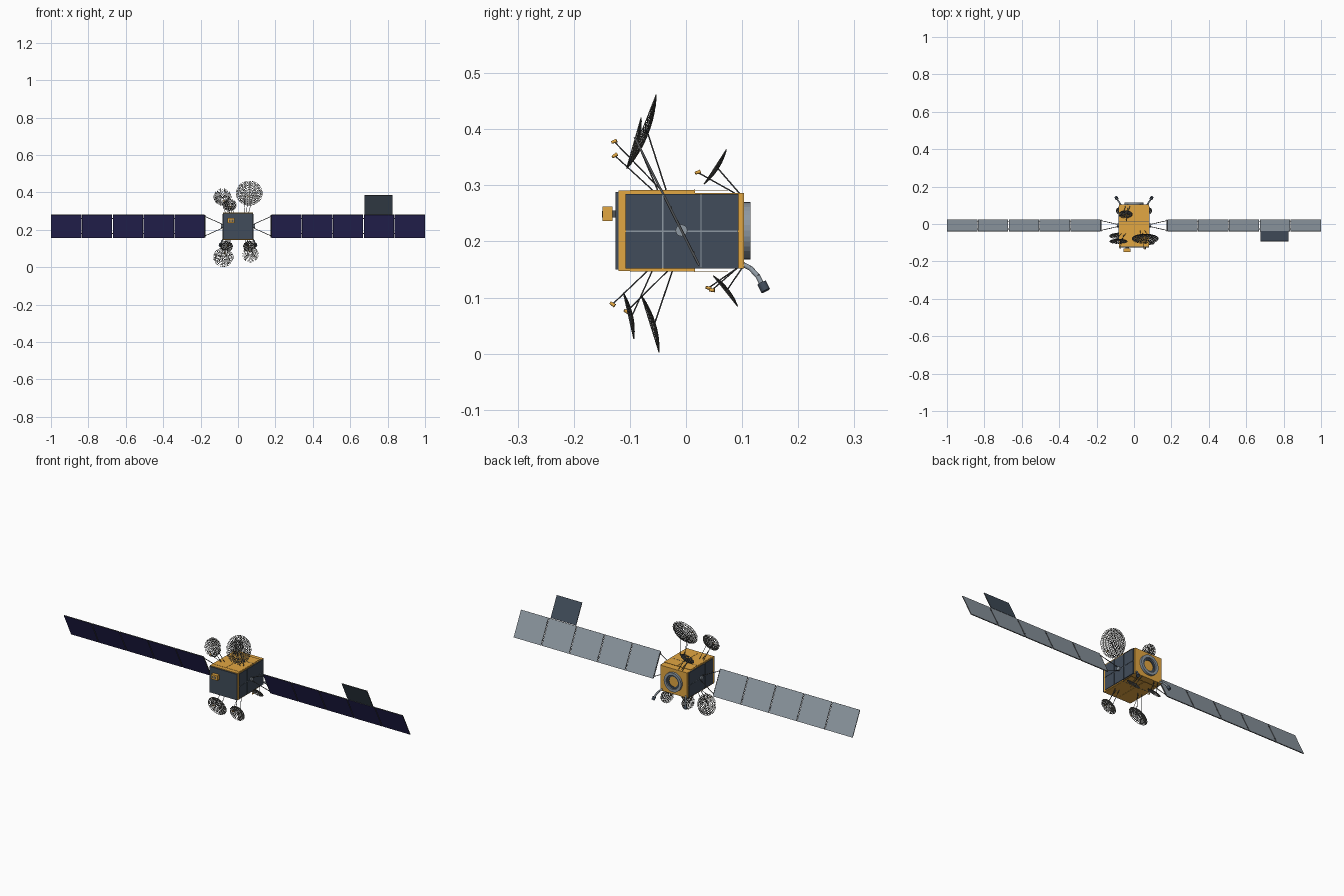
import bpy, bmesh
from math import atan2, cos, sin, pi, asin
from mathutils import Vector, Matrix

if "Cube" in bpy.data.objects:
    bpy.data.objects.remove(bpy.data.objects["Cube"])


def material(name, rgb):
    m = bpy.data.materials.new(name)
    m.use_nodes = True
    m.diffuse_color = (*rgb, 1)
    m.node_tree.nodes["Principled BSDF"].inputs["Base Color"].default_value = (*rgb, 1)
    return m


gold = material("gold foil", (0.76, 0.385, 0.055))
slate = material("slate panel", (0.053, 0.073, 0.103))
navy = material("navy solar cells", (0.027, 0.024, 0.125))
grey = material("grey backing", (0.27, 0.315, 0.36))
dark = material("dark strut", (0.085, 0.09, 0.095))
mesh_grey = material("mesh grey", (0.125, 0.125, 0.115))


def finish(name, bm, *mats):
    me = bpy.data.meshes.new(name)
    bm.to_mesh(me)
    bm.free()
    for m in mats:
        me.materials.append(m)
    ob = bpy.data.objects.new(name, me)
    bpy.context.collection.objects.link(ob)
    return ob


def box(name, lo, hi, *mats):
    lo, hi = Vector(lo), Vector(hi)
    bm = bmesh.new()
    bmesh.ops.create_cube(bm, size=1)
    for v in bm.verts:
        v.co = Vector(a * b for a, b in zip(v.co, hi - lo)) + (lo + hi) / 2
    return finish(name, bm, *mats)


def rod(name, a, b, r, mat, r2=None, sides=8):
    a, b = Vector(a), Vector(b)
    bm = bmesh.new()
    bmesh.ops.create_cone(bm, cap_ends=True, segments=sides, radius1=r,
                          radius2=r if r2 is None else r2, depth=(b - a).length)
    turn = (b - a).to_track_quat('Z', 'Y').to_matrix().to_4x4()
    bm.transform(Matrix.Translation((a + b) / 2) @ turn)
    for f in bm.faces:
        f.smooth = len(f.verts) == 4
    return finish(name, bm, mat)


def ring(name, y0, y1, r_out, r_in, mat, z=0.219, n=32):
    # Square profile swept around the y axis
    bm = bmesh.new()
    prof = [(r_in, y0), (r_out, y0), (r_out, y1), (r_in, y1)]
    loops = [[bm.verts.new((r * cos(2 * pi * i / n), y, z + r * sin(2 * pi * i / n)))
              for r, y in prof] for i in range(n)]
    for i in range(n):
        p, q = loops[i], loops[(i + 1) % n]
        for j in range(4):
            k = (j + 1) % 4
            bm.faces.new((p[j], p[k], q[k], q[j]))
    bmesh.ops.recalc_face_normals(bm, faces=bm.faces)
    return finish(name, bm, mat)


# Body
box("body_front", (-0.081, -0.12, 0.147), (0.081, 0.016, 0.291), gold)
box("body_rear", (-0.079, 0.016, 0.152), (0.079, 0.103, 0.286), gold)
box("front_panel", (-0.081, -0.126, 0.15), (0.081, -0.119, 0.288), slate)
for name, z in (("top", 0.291), ("bottom", 0.146)):
    for s in (-1, 1):
        x0, x1 = sorted((s * 0.001, s * 0.079))
        box(name + "_plate", (x0, -0.1, z), (x1, 0.075, z + 0.001), gold)
    box(name + "_seam", (-0.079, 0.014, z - 0.0005), (0.079, 0.016, z + 0.0015), dark)

# Side panels, three by two on each flank, with pale gaps
for s in (-1, 1):
    x0, x1 = sorted((s * 0.078, s * 0.084))
    box("side_backing", (min(s * 0.07, s * 0.0825), -0.107, 0.153),
        (max(s * 0.07, s * 0.0825), 0.093, 0.284), grey)
    for i in range(3):
        for j in range(2):
            y, z = -0.108 + i * 0.068, 0.152 + j * 0.0675
            box("side_panel", (x0, y, z), (x1, y + 0.0655, z + 0.065), slate)

# Front sensor box with two windows
box("sensor_box", (-0.055, -0.149, 0.236), (-0.018, -0.131, 0.262), gold)
box("sensor_mount", (-0.046, -0.132, 0.243), (-0.027, -0.125, 0.255), dark)
for x in (-0.049, -0.034):
    box("sensor_window", (x, -0.15, 0.243), (x + 0.009, -0.148, 0.254), dark)

# Rear docking ring
ring("rear_ring", 0.102, 0.115, 0.051, 0.037, grey)
ring("rear_ring_inner", 0.102, 0.107, 0.037, 0.027, slate)

# Solar wings, tilted about the x axis
CENTER = Vector((0, -0.008, 0.2195))
TILT = Matrix.Translation(CENTER) @ Matrix.Rotation(asin(0.45), 4, 'X')


def wing_panel(name, x0, x1, z0, z1, front, back):
    ob = box(name, (x0, -0.002, z0), (x1, 0.002, z1), front, back, dark)
    for f in ob.data.polygons:
        f.material_index = 0 if f.normal.y < -0.5 else 1 if f.normal.y > 0.5 else 2
    ob.data.transform(TILT)


def tilted(x, z, y=0):
    return TILT @ Vector((x, y, z))


for s in (-1, 1):
    for i in range(5):
        x0, x1 = sorted((s * (0.178 + i * 0.165), s * (0.339 + i * 0.165)))
        wing_panel("solar_panel", x0 - (s < 0 and i == 4) * 0.001, x1 + (s > 0 and i == 4) * 0.001,
                   -0.07, 0.069, navy, grey)
        if i:
            for z in (-0.045, 0.045):
                xh = s * (0.176 + i * 0.165)
                rod("panel_hinge", tilted(xh - 0.004, z, 0.002), tilted(xh + 0.004, z, 0.002),
                    0.002, dark)
    # Yoke from the body to the inner wing edge
    for k in (-1, 1):
        rod("yoke_arm", tilted(s * 0.085, k * 0.012), tilted(s * 0.176, k * 0.058), 0.0018, dark)
    rod("yoke_bar", tilted(s * 0.176, -0.066), tilted(s * 0.176, 0.066), 0.0022, dark)
    rod("wing_hub", (s * 0.08, *CENTER.yz), (s * 0.09, *CENTER.yz), 0.0105, grey, None, 20)
wing_panel("extra_panel", 0.677, 0.826, 0.071, 0.186, slate, slate)


# Lattice reflector dishes
def dish(name, x, low, high, base_y, base_z, feed):
    low, high = Vector((x, *low)), Vector((x, *high))
    mid, r = (low + high) / 2, (high - low).length / 2
    up = (high - low).normalized()
    normal = Vector((0, -up.z, up.y))
    n = 8
    bm = bmesh.new()
    bmesh.ops.create_circle(bm, cap_ends=True, cap_tris=True, segments=n, radius=1)
    bmesh.ops.subdivide_edges(bm, edges=bm.edges[:], cuts=5, use_grid_fill=True)
    bmesh.ops.triangulate(bm, faces=bm.faces[:])
    for v in bm.verts:
        # Round the polygon out to a disc, then bow it
        a = atan2(v.co.y, v.co.x) % (2 * pi / n) - pi / n
        q = v.co.xy * (cos(a) / cos(pi / n))
        v.co = (q.x * r, q.y * r, (q.length_squared - 1) * 0.17 * r)
    # Open a hole in every triangle
    holes = bm.faces[:]
    bmesh.ops.inset_individual(bm, faces=holes, thickness=0.023 * r)
    bmesh.ops.delete(bm, geom=holes, context='FACES')
    turn = normal.to_track_quat('Z', 'Y').to_matrix().to_4x4()
    bm.transform(Matrix.Translation(mid) @ turn)
    ob = finish(name, bm, mesh_grey)
    shell = ob.modifiers.new("shell", 'SOLIDIFY')
    shell.thickness = 0.0016
    shell.offset = 0
    # Support struts and feed horn
    back = mid - normal * r * 0.17
    bx = max(-0.055, min(0.055, x * 0.75))
    for k in (-1, 1):
        rod(name + "_strut", (bx + k * 0.012, base_y, base_z),
            back + Vector((k * 0.3 * r, 0, 0)), 0.0013, dark)
    tip = Vector((x * 0.9, *feed))
    root = Vector((bx, base_y - 0.008, base_z))
    rod(name + "_feed_arm", root, tip, 0.0012, dark)
    aim = (mid - tip).normalized() * 0.005
    rod(name + "_feed_horn", tip - aim, tip + aim, 0.0025, gold, 0.0035, 10)


TOP, BOTTOM = 0.29, 0.148
dish("large_top_dish", 0.06, (-0.105, 0.33), (-0.053, 0.462), -0.035, TOP, (-0.128, 0.378))
dish("medium_top_dish", -0.083, (-0.106, 0.33), (-0.08, 0.421), -0.05, TOP, (-0.127, 0.353))
dish("small_top_dish", -0.045, (0.032, 0.302), (0.072, 0.364), 0.095, 0.286, (0.021, 0.323))
dish("large_bottom_dish", -0.078, (-0.048, 0.002), (-0.08, 0.104), -0.024, BOTTOM, (-0.106, 0.075))
dish("medium_bottom_dish", 0.067, (-0.093, 0.026), (-0.112, 0.109), -0.06, BOTTOM, (-0.131, 0.088))
for s, side in ((1, "left"), (-1, "right")):
    dish(side + "_small_bottom_dish", s * 0.062, (0.092, 0.084), (0.048, 0.139),
         0.1, 0.153, (0.043 + s * 0.003, 0.115 - s * 0.002))
    # Thruster booms at the lower rear corners
    path = [(0.068, 0.098, 0.161), (0.078, 0.115, 0.152), (0.087, 0.128, 0.138), (0.092, 0.136, 0.122)]
    pts = [Vector((s * x, y, z)) for x, y, z in path]
    for a, b in zip(pts, pts[1:]):
        rod(side + "_thruster_boom", a, b, 0.0045, grey, None, 10)
    rod(side + "_thruster", pts[-1] + Vector((0, -0.001, 0.004)),
        pts[-1] + Vector((s * 0.003, 0.006, -0.01)), 0.0085, slate, None, 12)
